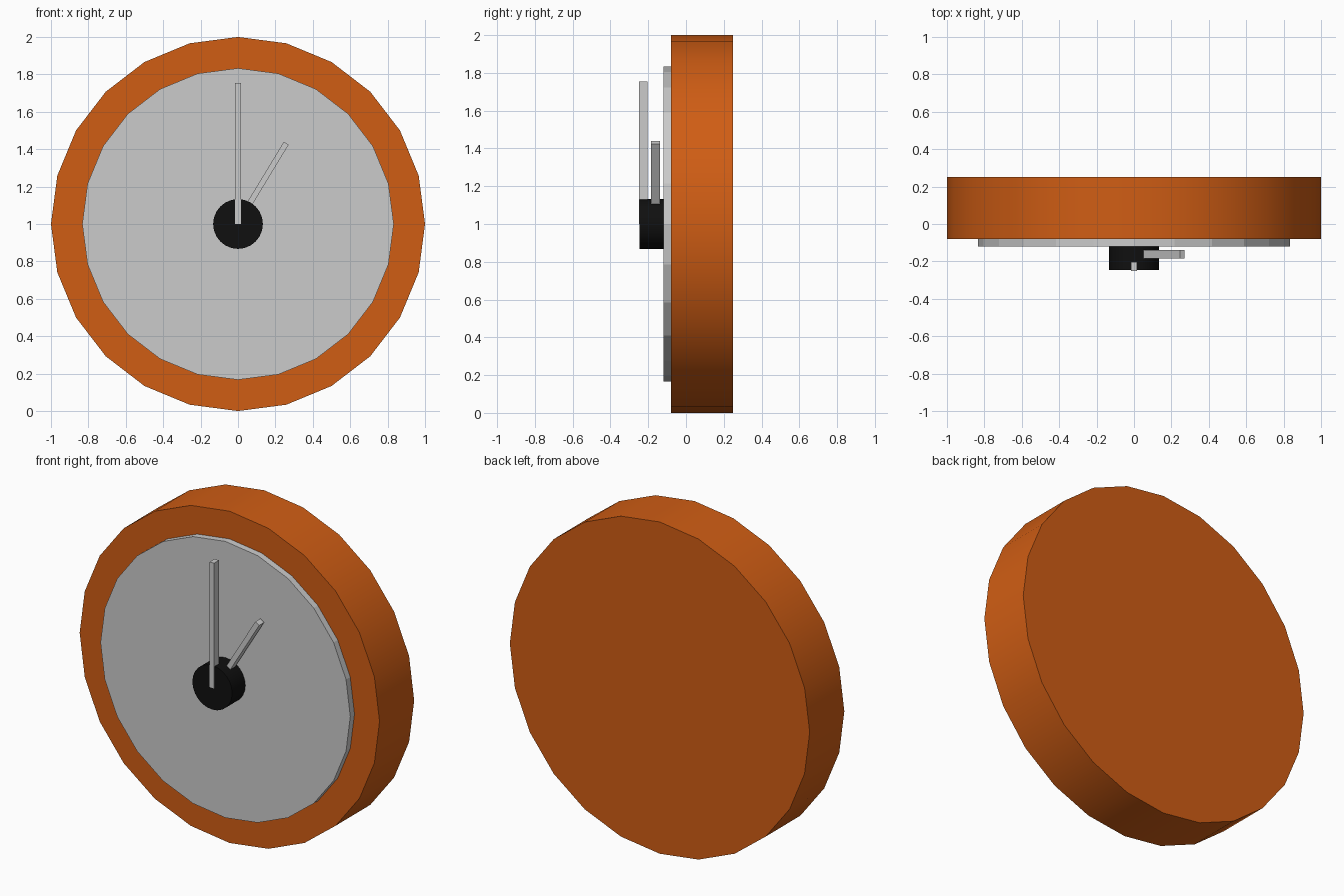
import bpy
from math import radians, pi
from mathutils import Vector

if "Cube" in bpy.data.objects:
    bpy.data.objects.remove(bpy.data.objects["Cube"])


def material(name, rgb):
    m = bpy.data.materials.new(name)
    m.diffuse_color = (*rgb, 1)
    m.use_nodes = True
    m.node_tree.nodes["Principled BSDF"].inputs["Base Color"].default_value = m.diffuse_color
    return m


def disc(name, radius, y0, y1, smooth=False, mat=None):
    """24-sided disc lying between two y planes, with a corner at the top."""
    bpy.ops.mesh.primitive_cylinder_add(
        vertices=24, radius=radius, depth=y1 - y0,
        location=(0, (y0 + y1) / 2, 1), rotation=(pi / 2, 0, 0))
    ob = bpy.context.object
    ob.name = name
    bpy.ops.object.transform_apply(location=False, rotation=True, scale=True)
    if smooth:
        bpy.ops.object.shade_smooth_by_angle(angle=radians(30))
    if mat:
        ob.data.materials.append(mat)
    return ob


def hand(name, start, end, y0, y1, width=0.03):
    """Square bar between two (x, z) points."""
    a, b = Vector((start[0], 0, start[1])), Vector((end[0], 0, end[1]))
    mid = (a + b) / 2
    mid.y = (y0 + y1) / 2
    d = b - a
    bpy.ops.mesh.primitive_cube_add(size=1, location=mid)
    ob = bpy.context.object
    ob.name = name
    ob.scale = (width, y1 - y0, d.length)
    ob.rotation_euler = (0, Vector((0, 0, 1)).rotation_difference(d).to_euler().y, 0)
    return ob


wood = material("wood", (0.63, 0.11, 0.007))
black = material("black", (0.005, 0.005, 0.005))

# Case, dial and centre hub
disc("clock_case", 1.0, -0.08, 0.25, True, wood)
disc("dial", 0.833, -0.12, -0.08)
disc("hub", 0.133, -0.245, -0.12, True, black)

# Hands
hand("minute_hand", (0, 1.0), (0, 1.755), -0.25, -0.203)
hand("hour_hand", (0.064, 1.112), (0.258, 1.432), -0.185, -0.138)
